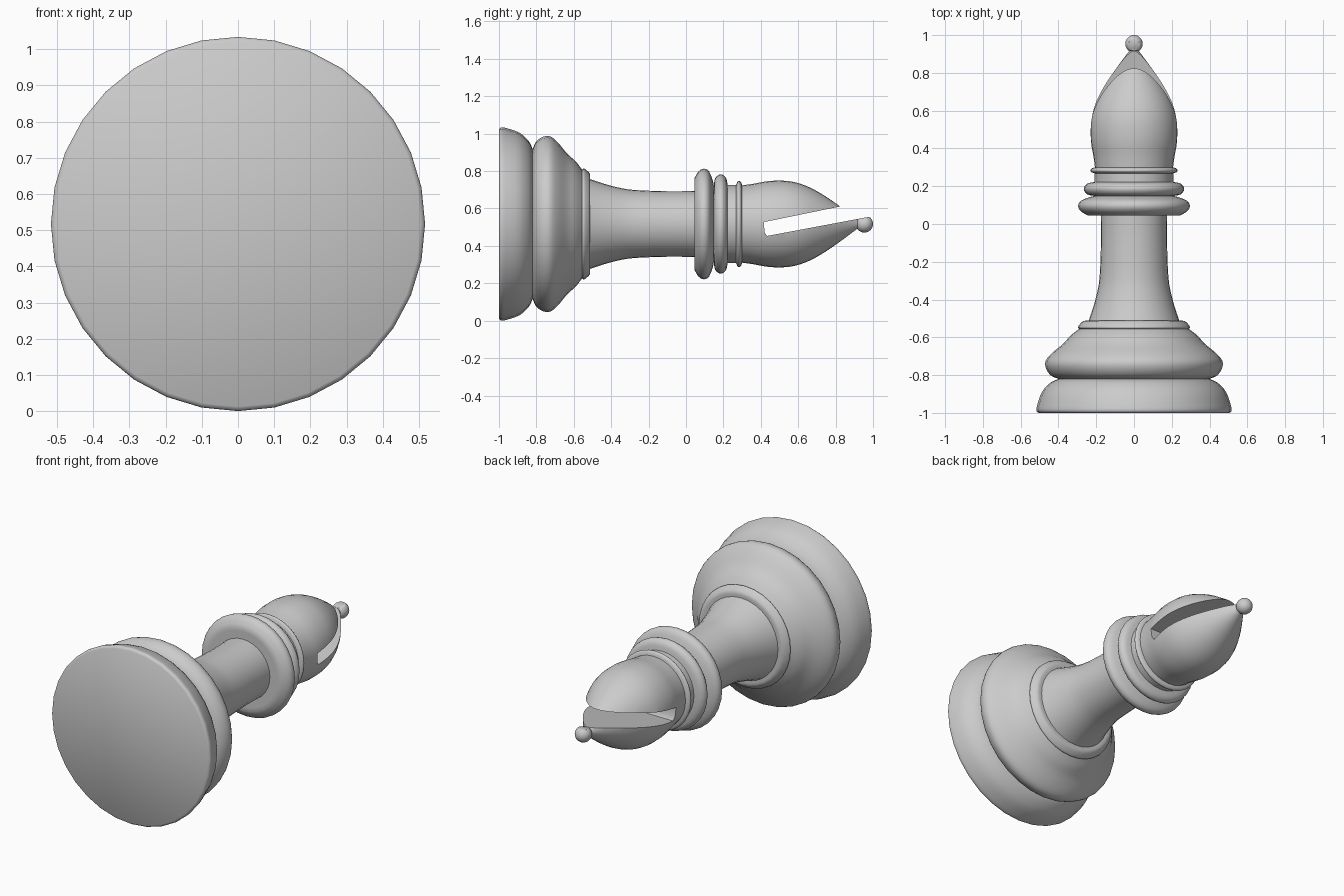
import bpy, bmesh
from math import sin, cos, pi, radians
from mathutils import Vector, Matrix

if "Cube" in bpy.data.objects:
    bpy.data.objects.remove(bpy.data.objects["Cube"])

AXIS_Z = 0.517   # height of the turning axis (piece lies along y)
SIDES = 32


def smooth_run(pts, steps=3):
    """Catmull-Rom through (y, radius) points."""
    p = [Vector(q) for q in pts]
    p = [2 * p[0] - p[1]] + p + [2 * p[-1] - p[-2]]
    out = []
    for a, b, c, d in zip(p, p[1:], p[2:], p[3:]):
        for i in range(steps):
            t = i / steps
            out.append(0.5 * (2 * b + (c - a) * t + (2 * a - 5 * b + 4 * c - d) * t * t
                              + (3 * b - a - 3 * c + d) * t ** 3))
    return out + [p[-2]]


def finish(bm, name):
    bmesh.ops.recalc_face_normals(bm, faces=bm.faces)
    me = bpy.data.meshes.new(name)
    bm.to_mesh(me)
    bm.free()
    ob = bpy.data.objects.new(name, me)
    bpy.context.collection.objects.link(ob)
    return ob


def activate(ob):
    bpy.ops.object.select_all(action='DESELECT')
    ob.select_set(True)
    bpy.context.view_layer.objects.active = ob


def shade(ob):
    activate(ob)
    bpy.ops.object.shade_smooth_by_angle(angle=radians(40))


def lathe(name, runs, cap_start=False, cap_end=False):
    """Turn smooth profile runs around the axis; runs meet in sharp creases."""
    profile = []
    for run in runs:
        for q in smooth_run(run):
            if not profile or (q - profile[-1]).length > 1e-4:
                profile.append(q)
    bm = bmesh.new()
    rings = [[bm.verts.new((r * sin(2 * pi * k / SIDES), y, AXIS_Z + r * cos(2 * pi * k / SIDES)))
              for k in range(SIDES)] for y, r in profile]
    for a, b in zip(rings, rings[1:]):
        for k in range(SIDES):
            j = (k + 1) % SIDES
            bm.faces.new((a[k], a[j], b[j], b[k]))
    if cap_start:
        bm.faces.new(rings[0])
    if cap_end:
        bm.faces.new(rings[-1])
    return finish(bm, name)


# Foot disc and flared plinth
base = lathe("base", [
    [(-1, .505), (-.99, .516), (-.965, .514), (-.89, .488), (-.84, .442), (-.82, .40)],
    [(-.82, .40), (-.802, .44), (-.765, .466), (-.725, .468), (-.685, .436),
     (-.635, .376), (-.59, .335), (-.555, .29)],
    [(-.555, .29), (-.547, .297), (-.532, .288), (-.514, .268), (-.512, .24)],
], cap_start=True)

# Slim stem
stem = lathe("stem", [[(-.512, .24), (-.45, .219), (-.37, .197), (-.28, .182),
                       (-.1, .175), (.045, .176)]])

# Stacked collar rings
collar = lathe("collar", [
    [(.045, .176), (.045, .245)],
    [(.045, .245), (.068, .282), (.096, .296), (.124, .28), (.145, .225), (.148, .203)],
    [(.148, .203), (.157, .247), (.186, .266), (.213, .248), (.223, .208)],
    [(.223, .208), (.268, .208)],
    [(.268, .208), (.275, .226), (.284, .231), (.294, .224), (.30, .207)],
])

# Pointed head
head = lathe("head", [[(.30, .207), (.36, .215), (.43, .228), (.5, .232), (.57, .226),
                       (.64, .205), (.71, .170), (.78, .125), (.85, .075), (.91, .030), (.935, .012)]],
             cap_start=True, cap_end=True)

# Ball finial
bm = bmesh.new()
bmesh.ops.create_uvsphere(bm, u_segments=24, v_segments=16, radius=.046,
                          matrix=Matrix.Translation((0, .954, AXIS_Z)) @ Matrix.Rotation(pi / 2, 4, 'X'))
finial = finish(bm, "finial")

# Slanted slot cutter
bm = bmesh.new()
slot = [(.416, .527), (1.03, .653), (1.03, .565), (.433, .453), (.420, .472)]
face = bm.faces.new([bm.verts.new((-.4, y, z)) for y, z in slot])
ext = bmesh.ops.extrude_face_region(bm, geom=[face])
bmesh.ops.translate(bm, vec=(.8, 0, 0),
                    verts=[v for v in ext["geom"] if isinstance(v, bmesh.types.BMVert)])
cutter = finish(bm, "slot_cutter")
cutter.hide_render = True

for ob in (head, finial):
    m = ob.modifiers.new("slot", 'BOOLEAN')
    m.operation, m.solver, m.object = 'DIFFERENCE', 'EXACT', cutter
    activate(ob)
    bpy.ops.object.modifier_apply(modifier=m.name)
bpy.data.objects.remove(cutter)

# Open the hidden underside of the head where it meets the collar
bm = bmesh.new()
bm.from_mesh(head.data)
hidden = [f for f in bm.faces if all(abs(v.co.y - .30) < 1e-3 for v in f.verts)]
bmesh.ops.delete(bm, geom=hidden, context='FACES_ONLY')
bm.to_mesh(head.data)
bm.free()

for ob in (base, stem, collar, head, finial):
    shade(ob)
